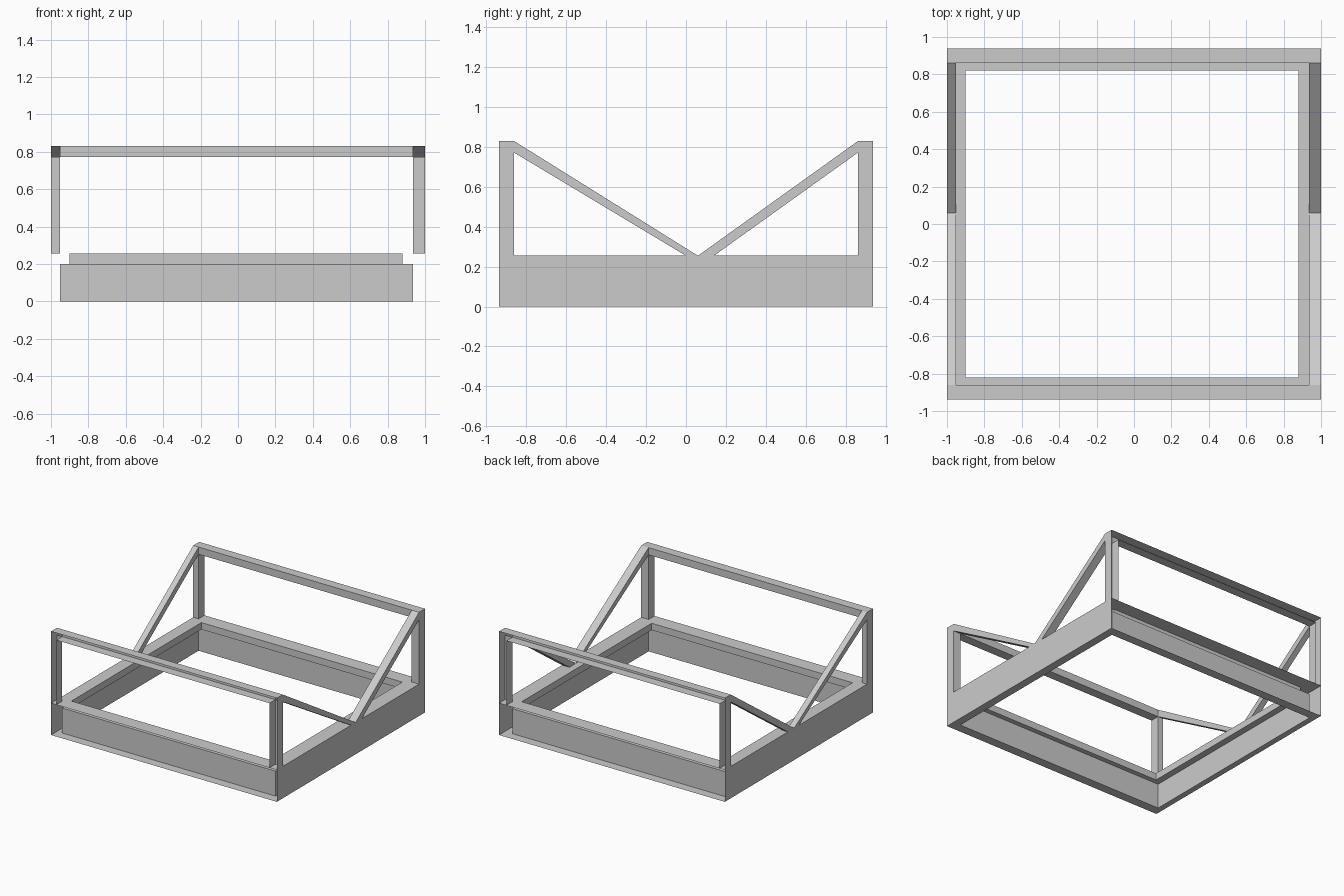
import bpy, bmesh

if "Cube" in bpy.data.objects:
    bpy.data.objects.remove(bpy.data.objects["Cube"])

HALF_Y = 0.937
BASE_TOP, BAR_LOW, BAR_TOP = 0.255, 0.772, 0.83
POST_Y = 0.862                       # inner plane of posts and bars
WALL_L, WALL_R = -0.953, 0.935       # inner planes of the side members
FOOT_Y = 0.06                        # where the braces meet


def make(name, faces):
    """Open sheet object from a list of coordinate polygons."""
    bm = bmesh.new()
    for f in faces:
        bm.faces.new([bm.verts.new(p) for p in f])
    bmesh.ops.remove_doubles(bm, verts=bm.verts, dist=1e-5)
    bmesh.ops.recalc_face_normals(bm, faces=bm.faces)
    me = bpy.data.meshes.new(name)
    bm.to_mesh(me)
    bm.free()
    ob = bpy.data.objects.new(name, me)
    bpy.context.collection.objects.link(ob)
    return ob


def strip(a, b, x0, x1):
    """Quad spanning x0..x1 above the profile edge a-b."""
    return [(x0, *a), (x1, *a), (x1, *b), (x0, *b)]


# Base: stepped hollow section swept round a rectangle, outer walls on the sides only
def ring(x0, x1, y, z):
    return [(x0, -y, z), (x1, -y, z), (x1, y, z), (x0, y, z)]


rings = [ring(-1, 1, HALF_Y, 0),
         ring(-1, 1, HALF_Y, BASE_TOP),
         ring(-0.90, 0.88, 0.822, BASE_TOP),
         ring(-0.90, 0.88, 0.822, 0.20),
         ring(WALL_L, WALL_R, POST_Y, 0.20),
         ring(WALL_L, WALL_R, POST_Y, 0)]
base = []
for i, r in enumerate(rings):
    n = rings[(i + 1) % len(rings)]
    for k in range(4):
        if i == 0 and k in (0, 2):   # front and back channels are open
            continue
        j = (k + 1) % 4
        base.append([r[k], r[j], n[j], n[k]])
make("base_frame", base)

# Upper frames: hollow posts and braces, joined by an open channel bar
for end, s, low_foot in (("front", -1, 0.0), ("back", 1, 0.14)):
    o, p = s * HALF_Y, s * POST_Y
    A, B, C = (o, BASE_TOP), (p, BASE_TOP), (p, BAR_LOW)
    D, E, F = (p, BAR_TOP), (o, BAR_TOP), (o, BAR_LOW)
    G, H = (low_foot, BASE_TOP), (FOOT_Y, BASE_TOP)

    for side, outer, inner in (("left", -1, WALL_L), ("right", 1, WALL_R)):
        post = [[(x, *q) for q in (A, B, C, F)] for x in (outer, inner)]
        post.append([(outer, *q) for q in (F, C, D, E)])
        post += [strip(B, C, outer, inner), strip(D, E, outer, inner)]
        make(f"{end}_{side}_post", post)

        brace = [[(x, *q) for q in (C, G, H, D)] for x in (outer, inner)]
        brace += [strip(C, G, outer, inner), strip(D, H, outer, inner)]
        make(f"{end}_{side}_brace", brace)

    make(f"{end}_top_bar", [strip(a, b, WALL_L, WALL_R)
                            for a, b in ((E, D), (D, C), (C, F))])
